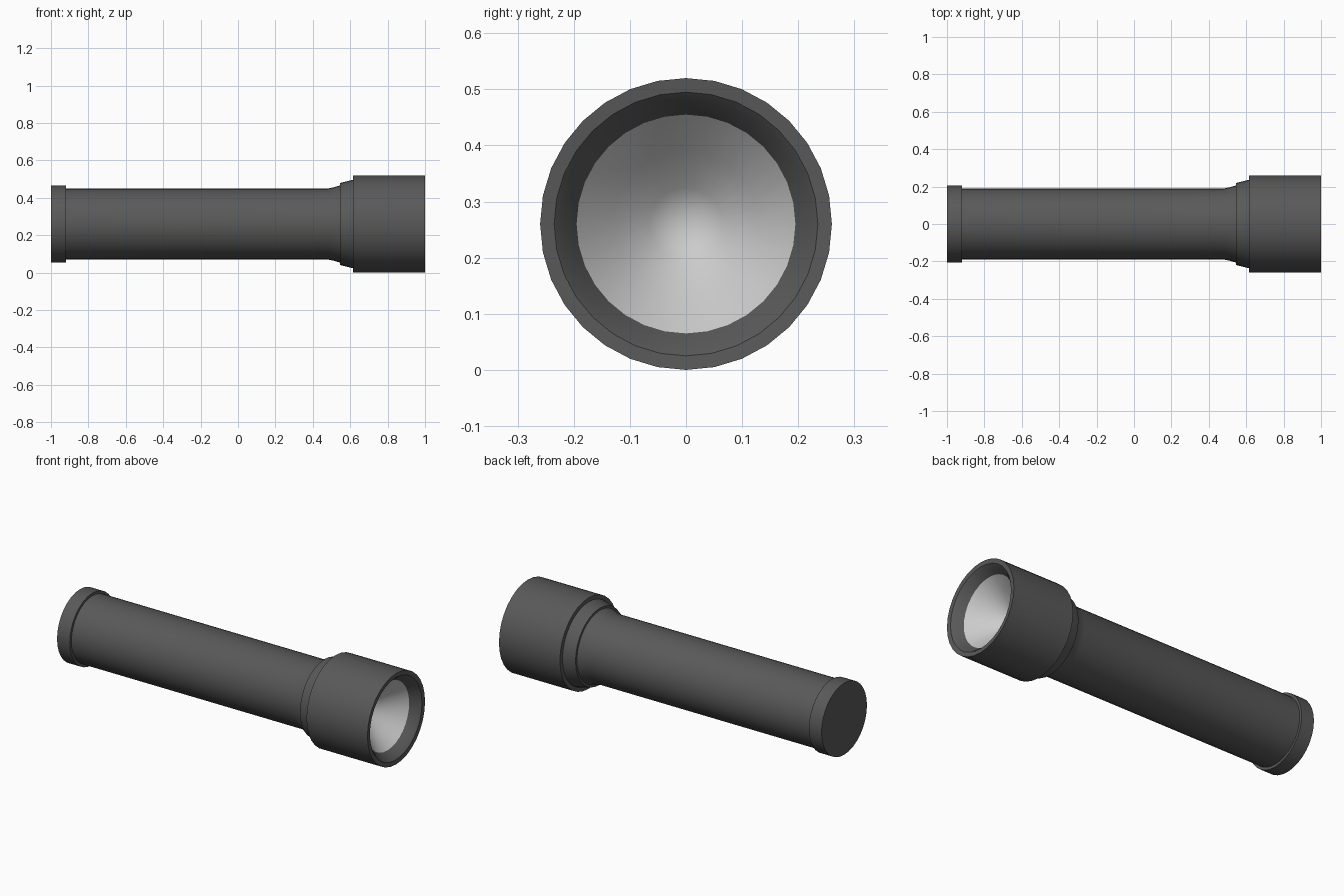
import bpy, bmesh, math

if "Cube" in bpy.data.objects:
    bpy.data.objects.remove(bpy.data.objects["Cube"])

SIDES = 32
AXIS_Z = 0.26


def material(name, v):
    m = bpy.data.materials.new(name)
    m.diffuse_color = (v, v, v, 1)
    m.use_nodes = True
    m.node_tree.nodes["Principled BSDF"].inputs["Base Color"].default_value = m.diffuse_color
    return m


def lathe(name, profile, mat, angle=30):
    """Revolve (x, radius) points about the long axis of the torch."""
    bm = bmesh.new()
    rings = []
    for x, r in profile:
        if r == 0:
            rings.append([bm.verts.new((x, 0, 0))] * SIDES)
            continue
        rings.append([bm.verts.new((x, r * math.sin(a), r * math.cos(a)))
                      for a in (2 * math.pi * i / SIDES for i in range(SIDES))])
    for p, q in zip(rings, rings[1:]):
        for j in range(SIDES):
            k = (j + 1) % SIDES
            corners = list(dict.fromkeys((p[j], q[j], q[k], p[k])))
            bm.faces.new(corners)
    me = bpy.data.meshes.new(name)
    bm.to_mesh(me)
    bm.free()
    ob = bpy.data.objects.new(name, me)
    ob.location.z = AXIS_Z
    me.materials.append(mat)
    bpy.context.collection.objects.link(ob)
    bpy.ops.object.select_all(action='DESELECT')
    ob.select_set(True)
    bpy.context.view_layer.objects.active = ob
    bpy.ops.object.shade_smooth_by_angle(angle=math.radians(angle))
    return ob


dark = material("dark_casing", 0.1)
silver = material("silver_reflector", 0.55)

# tail cap
lathe("tail_cap", [(-1, 0), (-1, 0.205), (-0.92, 0.205), (-0.92, 0.185)], dark)

# handle tube flaring towards the head
lathe("handle", [(-0.93, 0.19), (0.48, 0.19), (0.515, 0.197), (0.55, 0.208)], dark)

# tapered collar between handle and head
lathe("collar", [(0.545, 0.19), (0.545, 0.219), (0.62, 0.238)], dark)

# head with front rim and recessed inner wall
lathe("head", [(0.615, 0.22), (0.615, 0.26), (1, 0.26), (0.998, 0.235),
               (0.985, 0.222), (0.945, 0.195)], dark, 40)

# concave reflector
lathe("reflector", [(0.945, 0.195), (0.875, 0.13), (0.815, 0.065), (0.775, 0)], silver, 60)
